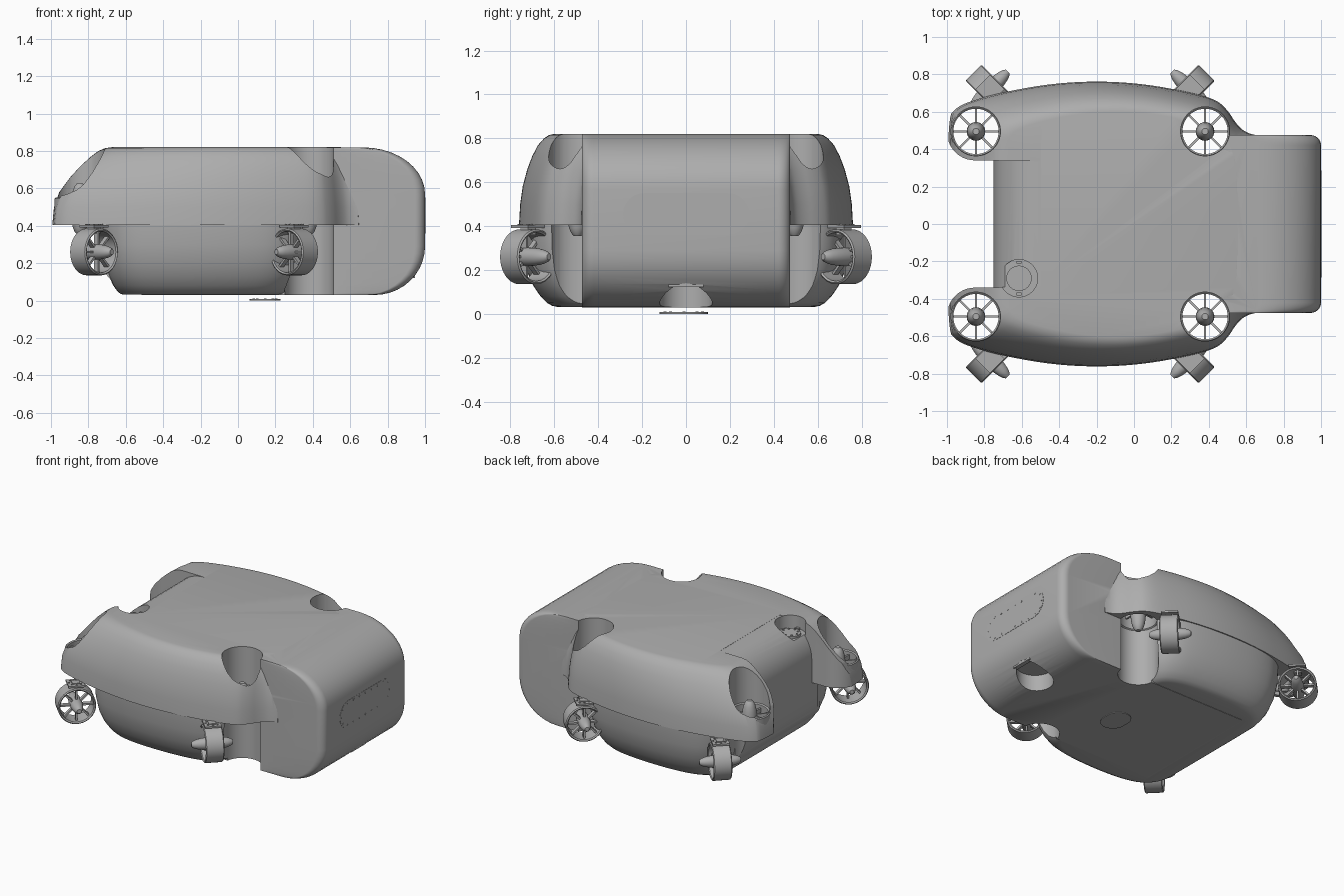
import bpy, bmesh, math
from mathutils import Matrix, Vector

cube = bpy.data.objects.get("Cube")
if cube:
    bpy.data.objects.remove(cube, do_unlink=True)

grey = bpy.data.materials.new("hull grey")
grey.use_nodes = True
grey.diffuse_color = (0.42, 0.42, 0.42, 1)
grey.node_tree.nodes["Principled BSDF"].inputs["Base Color"].default_value = (0.42, 0.42, 0.42, 1)


def finish(name, bm, smooth=35):
    bmesh.ops.recalc_face_normals(bm, faces=bm.faces)
    mesh = bpy.data.meshes.new(name)
    bm.to_mesh(mesh)
    bm.free()
    mesh.materials.append(grey)
    ob = bpy.data.objects.new(name, mesh)
    bpy.context.collection.objects.link(ob)
    shade(ob, smooth)
    return ob


def activate(ob):
    bpy.ops.object.select_all(action='DESELECT')
    ob.select_set(True)
    bpy.context.view_layer.objects.active = ob


def shade(ob, angle=35):
    activate(ob)
    bpy.ops.object.shade_smooth_by_angle(angle=math.radians(angle))


def loft(bm, rings, closed=False, matrix=Matrix()):
    """Skin a stack of equal-length rings; cap the ends unless closed."""
    rows = [[bm.verts.new(matrix @ Vector(p)) for p in ring] for ring in rings]
    pairs = list(zip(rows, rows[1:])) + ([(rows[-1], rows[0])] if closed else [])
    n = len(rows[0])
    for a, b in pairs:
        for i in range(n):
            j = (i + 1) % n
            bm.faces.new((a[i], a[j], b[j], b[i]))
    if not closed:
        bm.faces.new(rows[0])
        bm.faces.new(rows[-1])


def revolve(bm, profile, closed=False, matrix=Matrix(), n=32):
    turns = [2 * math.pi * i / n for i in range(n)]
    loft(bm, [[(r * math.cos(t), r * math.sin(t), z) for t in turns] for r, z in profile],
         closed, matrix)


def box(bm, size, matrix):
    bmesh.ops.create_cube(bm, size=1, matrix=matrix @ Matrix.Diagonal((*size, 1)))


def at(x, y, z):
    return Matrix.Translation((x, y, z))


def chaikin(points, rounds=3):
    """Round off a closed outline."""
    for _ in range(rounds):
        points = [tuple(u * w + v * (1 - w) for u, v in zip(a, b))
                  for a, b in zip(points, points[1:] + points[:1]) for w in (0.75, 0.25)]
    return points


def mirrored(half):
    return half + [(x, -y) for x, y in reversed(half)]


def apply_boolean(target, tool, operation):
    mod = target.modifiers.new("join", 'BOOLEAN')
    mod.operation, mod.solver, mod.object = operation, 'EXACT', tool
    activate(target)
    bpy.ops.object.modifier_apply(modifier=mod.name)
    bpy.data.objects.remove(tool, do_unlink=True)


def cylinder(name, r, x, y, z0, z1, n=48):
    bm = bmesh.new()
    revolve(bm, [(r, z0), (r, z1)], matrix=at(x, y, 0), n=n)
    return finish(name, bm)


# Upper hull, wide with overhanging corners
upper = chaikin(mirrored([(-1, .56), (-.95, .625), (-.85, .665), (-.7, .705), (-.45, .75),
                          (-.2, .765), (.05, .75), (.3, .705), (.44, .665), (.5, .61),
                          (.55, .53), (.6, .487), (.68, .47)]))
levels = [(.405, -1, .68, 1), (.5, -.99, .675, .993), (.58, -.96, .665, .978),
          (.66, -.9, .65, .95), (.72, -.845, .635, .92), (.77, -.79, .615, .885),
          (.8, -.75, .59, .85), (.815, -.715, .57, .82), (.82, -.68, .55, .79)]
bm = bmesh.new()
loft(bm, [[(x0 + (x + 1) / 1.68 * (x1 - x0), y * s, z) for x, y in upper]
          for z, x0, x1, s in levels])
hull = finish("hull", bm)

# Rear notch leaving two rounded lobes
arc = [(-.85 - .15 * math.sin(t), .49 - .15 * math.cos(t))
       for t in [math.pi / 2 * i / 10 for i in range(11)]]
notch = mirrored([(-1.1, .49)] + arc[::-1] + [(-.5, .335)])
bm = bmesh.new()
loft(bm, [[(x, y, z) for x, y in notch] for z in (.3, .95)])
apply_boolean(hull, finish("notch_cutter", bm), 'DIFFERENCE')

# Lower hull, narrower at the corners
lower = chaikin(mirrored([(-.73, .4), (-.725, .58), (-.62, .7), (-.45, .745), (-.2, .757),
                          (.05, .743), (.22, .71), (.32, .64), (.36, .5)]))
bm = bmesh.new()
loft(bm, [[(-.2 + (x + .2) * s, y * s, z) for x, y in lower]
          for z, s in ((.415, 1), (.3, .993), (.2, .965), (.13, .925), (.08, .88),
                       (.05, .84), (.037, .81), (.032, .78))])
apply_boolean(hull, finish("lower_hull", bm), 'UNION')

# Central core and nose with rounded ends
steps = [math.pi / 2 * i / 10 for i in range(11)]
sections = [(.03 + .26 * (1 - math.sin(t)), 1 - math.cos(t)) for t in reversed(steps)]
sections += [(.569 + .25 * math.sin(t), 1 - math.cos(t)) for t in steps]


def core_ring(z, e):
    x0 = -.75 + .25 * e
    x1 = 1 - (.33 if z > .4 else .27) * e
    half = [(x0, .475)] + [(x1 - .055 + .055 * math.sin(t), .42 + .055 * math.cos(t))
                           for t in steps]
    return [(x, y, z) for x, y in mirrored(half)]


bm = bmesh.new()
loft(bm, [core_ring(z, e) for z, e in sections])
apply_boolean(hull, finish("core", bm), 'UNION')

# Vertical tunnels, hatch pocket and nose pocket
tunnels = [(x, y) for x in (-.845, .38) for y in (-.495, .495)]
for x, y in tunnels:
    apply_boolean(hull, cylinder("tunnel_cutter", .131, x, y, -.1, 1), 'DIFFERENCE')
apply_boolean(hull, cylinder("hatch_cutter", .1, -.615, -.29, .73, 1), 'DIFFERENCE')
apply_boolean(hull, cylinder("nose_cutter", .12, .83, 0, -.1, .145), 'DIFFERENCE')
shade(hull, 30)


def thruster(name, matrix, ring_r, hub_r, half_hub, mount=False):
    bm = bmesh.new()
    inner, h = ring_r - .015, .055
    revolve(bm, [(ring_r, -h), (ring_r, h), (ring_r - .007, h + .006), (inner, h),
                 (inner, -h), (ring_r - .007, -h - .006)], True, matrix, 40)
    hub = [(max(.002, hub_r * math.cos(t) ** .8), half_hub * math.sin(t))
           for t in [math.pi * (i / 12 - .5) for i in range(1, 12)]]
    revolve(bm, hub, False, matrix, 24)
    for i in range(8):
        turn = matrix @ Matrix.Rotation(math.pi * i / 4, 4, 'Z')
        box(bm, (inner - .01, .012, .03), turn @ at(inner / 2 + .01, 0, .02))
    if mount:
        # strut, flange and bolts joining the duct to the overhang
        top = at(*matrix.translation) @ Matrix.Rotation(math.pi / 4, 4, 'Z')
        box(bm, (.05, .05, .05), top @ at(0, 0, .125))
        box(bm, (.11, .11, .012), top @ at(0, 0, .138))
        for i in range(8):
            a = math.pi * i / 4
            revolve(bm, [(.006, .143), (.006, .149)], False,
                    top @ at(.043 * math.cos(a), .043 * math.sin(a), 0), 8)
    return finish(name, bm)


for x, y in tunnels:
    end, side = ("rear" if x < 0 else "front"), ("near" if y < 0 else "far")
    thruster(f"vertical_thruster_{end}_{side}", at(x, y, .49), .136, .05, .14)
    sx, sy = math.copysign(1, -x), math.copysign(1, y)
    axis = Vector((sx, sy, 0)).to_track_quat('Z', 'Y').to_matrix().to_4x4()
    thruster(f"angled_thruster_{end}_{side}",
             at(-.77 if x < 0 else .3, .72 * sy, .26) @ axis, .125, .042, .14, True)


def stadium(half_len, r, n=12):
    ends = []
    for k in (1, -1):
        for i in range(n + 1):
            t = math.pi * (i / n - .5)
            ends.append((k * (half_len - r + r * math.cos(t)), k * r * math.sin(t)))
    return ends


def panel(name, half_len, r, matrix, bolts, thick=.006):
    bm = bmesh.new()
    loft(bm, [[(x, y, z) for x, y in stadium(half_len, r)] for z in (-thick, thick / 2)],
         matrix=matrix)
    for u, v in bolts:
        revolve(bm, [(.007, 0), (.007, thick)], False, matrix @ at(u, v, 0), 8)
    return finish(name, bm)


# Bolted nose panel, facing +x
to_front = Matrix(((0, 0, 1, 1), (1, 0, 0, 0), (0, 1, 0, .455), (0, 0, 0, 1)))
bolts = [(-.2 + .4 * i / 6, s * .077) for i in range(7) for s in (-1, 1)]
bolts += [(k * .268, 0) for k in (-1, 1)] + [(k * .25, s * .05) for k in (-1, 1) for s in (-1, 1)]
panel("nose_panel", .287, .095, to_front, bolts, .003)

# Round hatch in its pocket
ring = [(math.cos(math.pi * i / 4), math.sin(math.pi * i / 4)) for i in range(8)]
panel("top_hatch", .068, .0679, at(-.615, -.29, .74), [(.052 * u, .052 * v) for u, v in ring], .01)
bm = bmesh.new()
for s in (-1, 1):
    box(bm, (.025, .015, .02), at(-.615, -.29 + s * .085, .735))
finish("hatch_latches", bm)

# Floor plate and lip of the nose pocket
panel("floor_plate", .11, .083, at(.145, -.01, .005) @ Matrix.Rotation(math.pi / 2, 4, 'Z'),
      [(.085 * u, .06 * v) for u, v in ring], .005)
bm = bmesh.new()
box(bm, (.03, .16, .02), at(.93, 0, .132))
finish("pocket_lip", bm)
